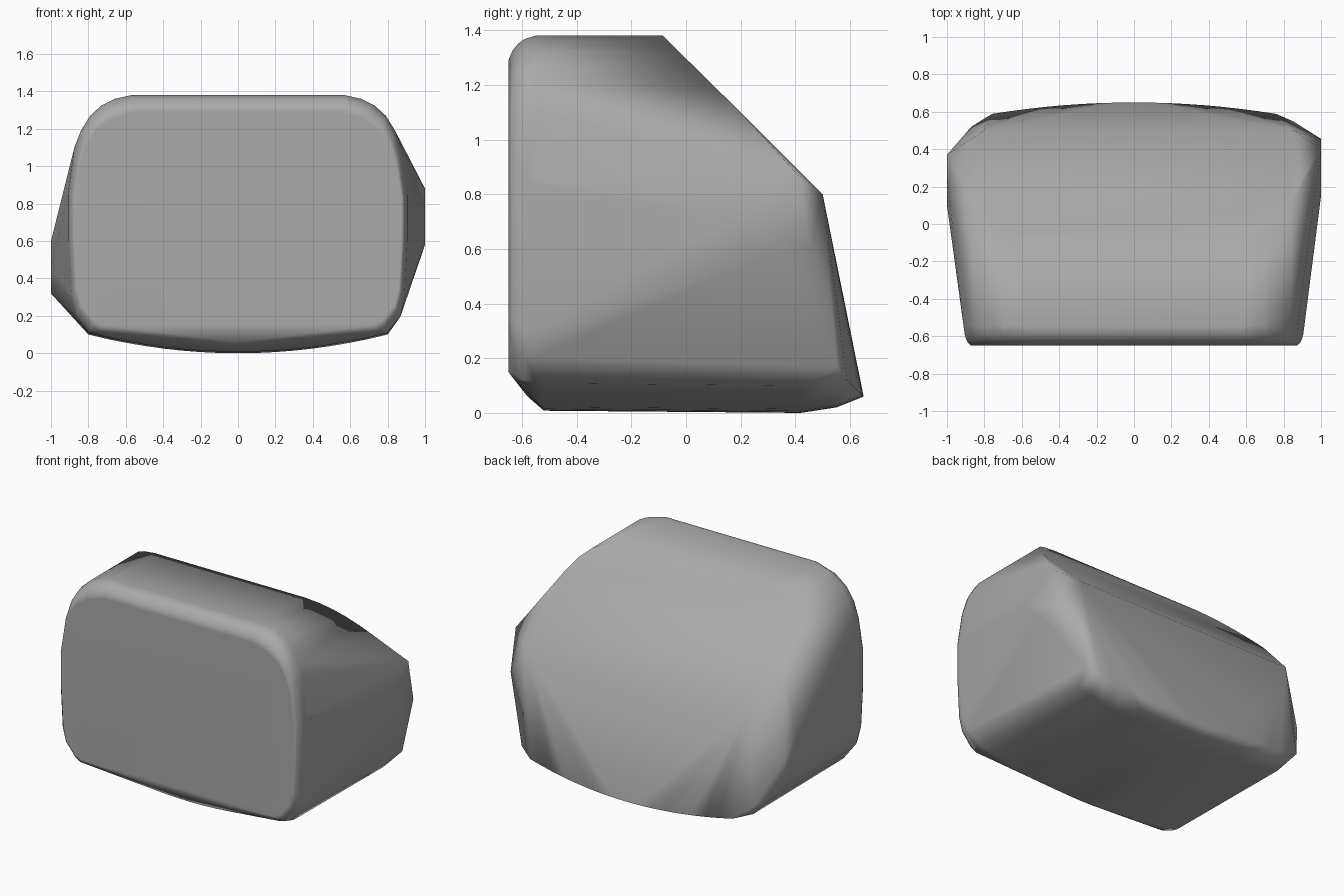
import bpy, bmesh, math

if "Cube" in bpy.data.objects:
    bpy.data.objects.remove(bpy.data.objects["Cube"])

pts = []

# Rounded shoulders, swept from the front edge to the sloped back plane
shoulder = [(0.57, 1.38), (0.66, 1.36), (0.73, 1.325), (0.79, 1.27),
            (0.84, 1.19), (0.875, 1.10)]
for x, z in shoulder:
    for s in (-1, 1):
        pts.append((s * x, -0.54, z))
        pts.append((s * x, -0.085 + (1.38 - z) * 1.015, z))

# Front face, inset in rounding steps: (y, inset from full outline)
front = [(0.57, 1.38), (0.70, 1.34), (0.79, 1.27), (0.84, 1.19), (0.875, 1.08),
         (0.91, 0.85), (0.91, 0.60), (0.895, 0.30), (0.87, 0.20), (0.80, 0.11)]
for y, inset in ((-0.65, 0.09), (-0.635, 0.055), (-0.615, 0.03), (-0.59, 0.012), (-0.55, 0.0)):
    for x, z in front:
        for s in (-1, 1):
            k = 1 - inset / 0.73
            pts.append((s * x * (1 - inset * 0.45), y, 0.65 + (z - 0.65) * k))
for s in (-1, 1):
    pts += [(s * 0.72, -0.65, 0.15), (s * 0.75, -0.62, 0.115)]

# Bowed belly and bowed rear edge
for i in range(-8, 9):
    x = i * 0.1
    z = 0.1 * (x / 0.8) ** 2
    pts += [(x, -0.52, z + 0.008), (x, -0.58, z * 0.85 + 0.06), (x, 0.42, z)]
    xr = i * 0.095
    rear = (xr / 0.75) ** 2
    pts += [(xr, 0.55 - 0.05 * rear, z + 0.02),
            (xr, 0.65 - 0.06 * rear, 0.06 + 0.06 * rear)]

# Rear corners and the knee of the back slope
pts += [(-0.87, 0.52, 0.20), (0.85, 0.55, 0.17)]
for x in (-0.80, -0.4, 0, 0.4, 0.85):
    pts.append((x, 0.50, 0.80))

# Uneven side bulges
pts += [(1, 0.15, 0.72), (1, 0.40, 0.88), (1, 0.455, 0.60), (1, 0.30, 0.58)]
pts += [(-1, 0.10, 0.45), (-1, 0.25, 0.60), (-1, 0.37, 0.50), (-1, 0.36, 0.32)]

# Skin over the whole stone
bm = bmesh.new()
for p in pts:
    bm.verts.new(p)
bmesh.ops.convex_hull(bm, input=bm.verts)
loose = [v for v in bm.verts if not v.link_faces]
bmesh.ops.delete(bm, geom=loose, context='VERTS')
bmesh.ops.remove_doubles(bm, verts=bm.verts, dist=0.004)
bmesh.ops.dissolve_limit(bm, angle_limit=math.radians(1), verts=bm.verts, edges=bm.edges)
bmesh.ops.recalc_face_normals(bm, faces=bm.faces)
for f in bm.faces:
    f.smooth = True
me = bpy.data.meshes.new("boulder_block")
bm.to_mesh(me)
bm.free()
block = bpy.data.objects.new("boulder_block", me)
bpy.context.collection.objects.link(block)

# Dark grey stone
mat = bpy.data.materials.new("dark_grey")
mat.diffuse_color = (0.4, 0.4, 0.4, 1)
mat.use_nodes = True
mat.node_tree.nodes["Principled BSDF"].inputs["Base Color"].default_value = mat.diffuse_color
me.materials.append(mat)

# Smooth shading weighted toward the broad faces
block.modifiers.new("weighted", 'WEIGHTED_NORMAL')
